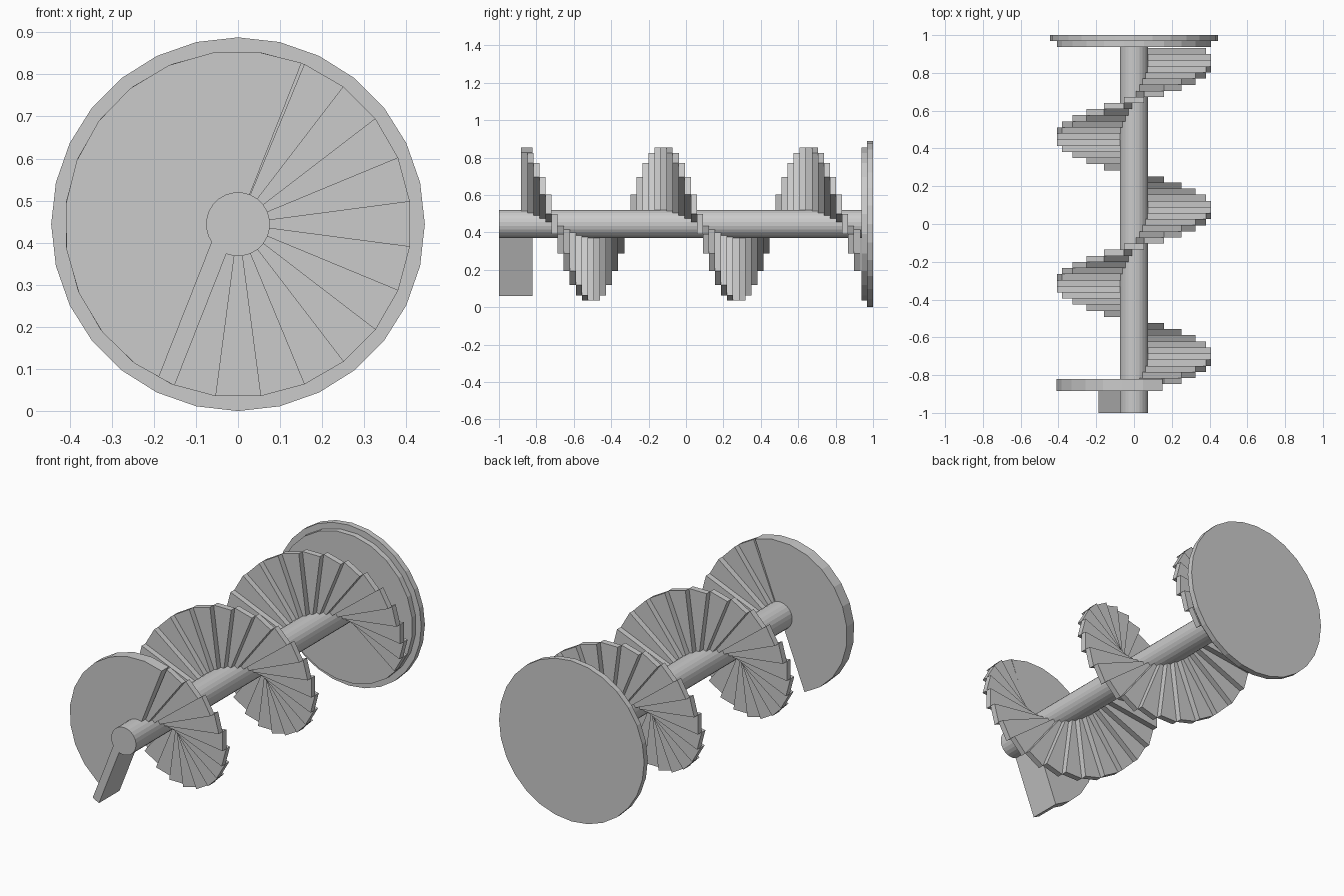
import bpy, bmesh
from math import radians, cos, sin, pi

if "Cube" in bpy.data.objects:
    bpy.data.objects.remove(bpy.data.objects["Cube"])

CZ = 0.444          # height of the pole axis (axis runs along y)
R_POLE, R_STEP, R_DISC = 0.076, 0.412, 0.444
PITCH = 0.03235     # axial rise per step
COUNT = 55


def pt(r, a):
    """Point on the x-z plane at radius r and angle a (degrees)."""
    return (r * cos(radians(a)), CZ + r * sin(radians(a)))


def add_prism(bm, outline, y0, y1):
    """Extrude an x-z outline from y0 to y1."""
    face = bm.faces.new([bm.verts.new((x, y0, z)) for x, z in outline])
    ext = bmesh.ops.extrude_face_region(bm, geom=[face])
    for v in ext["geom"]:
        if isinstance(v, bmesh.types.BMVert):
            v.co.y = y1


def finish(name, bm):
    bmesh.ops.recalc_face_normals(bm, faces=bm.faces)
    mesh = bpy.data.meshes.new(name)
    bm.to_mesh(mesh)
    bm.free()
    obj = bpy.data.objects.new(name, mesh)
    bpy.context.collection.objects.link(obj)
    return obj


def prism(name, outline, y0, y1):
    bm = bmesh.new()
    add_prism(bm, outline, y0, y1)
    return finish(name, bm)


def circle(r, n, start=0):
    return [pt(r, start + 360 * i / n) for i in range(n)]


# central pole
prism("pole", circle(R_POLE, 24, 7.5), -1, 0.99)

# winding wedge steps
bm = bmesh.new()
y = -0.848
for i in range(COUNT):
    a1 = 67.5 - 15 * i
    a0 = a1 - 15
    add_prism(bm, [pt(0.07, a0), pt(R_STEP, a0), pt(R_STEP, a1), pt(0.07, a1)],
              y, y + PITCH + 0.0005)
    y += PITCH
finish("steps", bm)

# half-round landing at the front end
A = 68.5
arc = [pt(R_STEP, A + 15 * i) for i in range(13)]
inner = [pt(0.07, A + 180 - 15 * i) for i in range(13)]
prism("landing", arc + inner, -0.883, -0.82)

# flat support slab beside the pole, parallel to the landing edge
d = (cos(radians(A + 180)), sin(radians(A + 180)))
n = (d[1], -d[0])
w = 0.043
slab = [(d[0] * r + n[0] * s, CZ + d[1] * r + n[1] * s)
        for r, s in ((0.06, 0), (R_STEP, 0), (R_STEP - 0.005, w), (0.06, w))]
prism("support_slab", slab, -1, -0.822)

# stepped end disc
prism("end_disc_inner", circle(R_STEP, 24, 7.5), 0.937, 0.97)
prism("end_disc_outer", circle(R_DISC, 28, 90), 0.968, 1.0)
